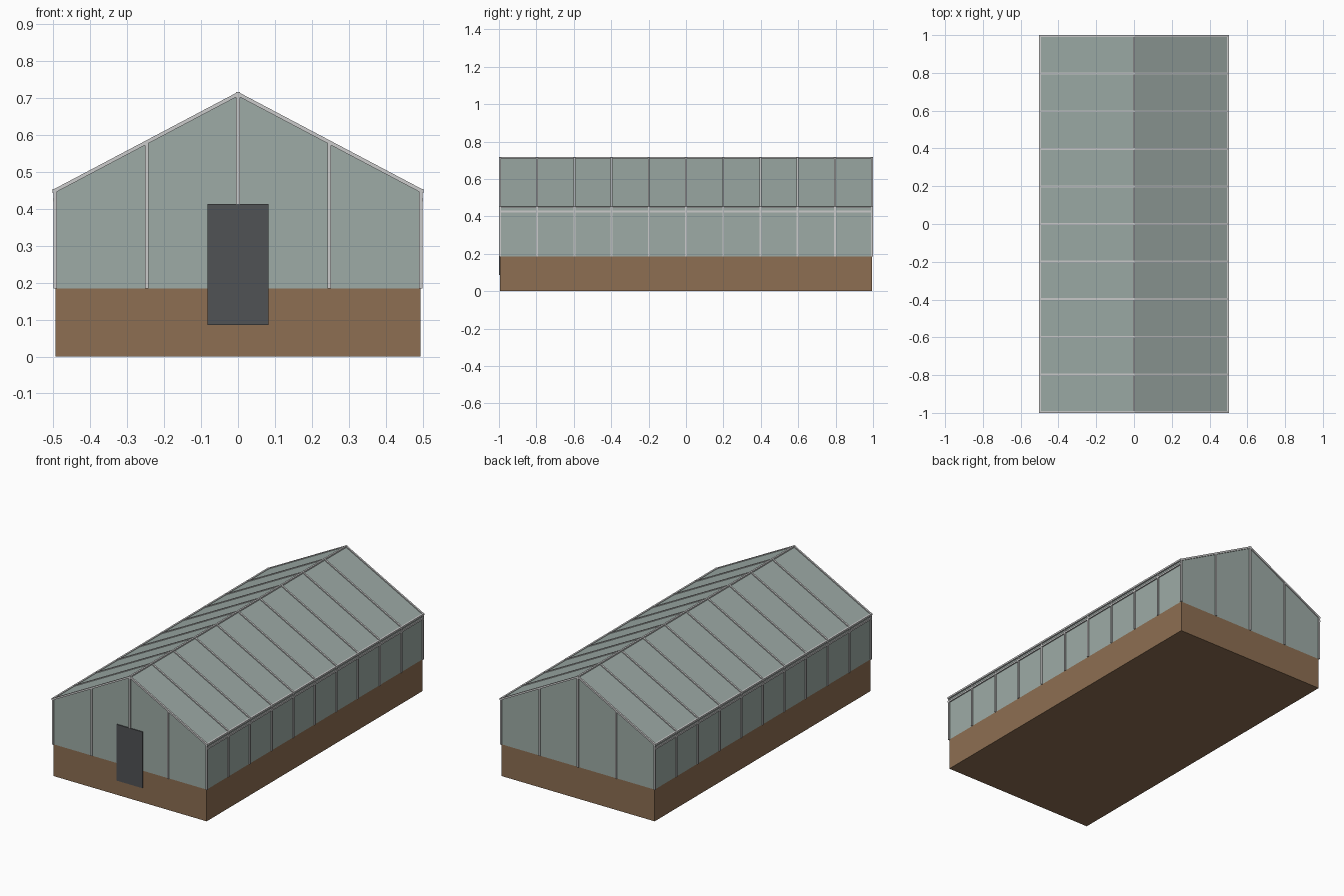
import bpy, bmesh
from mathutils import Vector

if "Cube" in bpy.data.objects:
    bpy.data.objects.remove(bpy.data.objects["Cube"])

W, L = 0.494, 0.994            # half width / half length of the walls
BASE, EAVE, RIDGE = 0.185, 0.45, 0.711
BAR = 0.01


def material(name, color):
    m = bpy.data.materials.new(name)
    m.diffuse_color = (*color, 1)
    m.use_nodes = True
    m.node_tree.nodes["Principled BSDF"].inputs["Base Color"].default_value = m.diffuse_color
    return m


glass_mat = material("glass", (0.337, 0.407, 0.381))
wood_mat = material("brown_base", (0.266, 0.156, 0.084))
door_mat = material("dark_door", (0.08, 0.084, 0.09))


def finish(name, bm, mat=None):
    bmesh.ops.recalc_face_normals(bm, faces=bm.faces)
    me = bpy.data.meshes.new(name)
    bm.to_mesh(me)
    bm.free()
    ob = bpy.data.objects.new(name, me)
    bpy.context.collection.objects.link(ob)
    if mat:
        me.materials.append(mat)
    return ob


def prism(name, profile, y0, y1, mat):
    """Extrude an x-z profile along y."""
    bm = bmesh.new()
    face = bm.faces.new([bm.verts.new((x, y0, z)) for x, z in profile])
    ext = bmesh.ops.extrude_face_region(bm, geom=[face])["geom"]
    verts = [g for g in ext if isinstance(g, bmesh.types.BMVert)]
    bmesh.ops.translate(bm, verts=verts, vec=(0, y1 - y0, 0))
    return finish(name, bm, mat)


def add_bar(bm, p, q, size=BAR):
    """Square bar from p to q."""
    p, q = Vector(p), Vector(q)
    d = (q - p).normalized()
    side = Vector((0, 1, 0)) if abs(d.y) < 0.5 else Vector((1, 0, 0))
    up = d.cross(side).normalized()
    h = size / 2
    ends = [[bm.verts.new(c + side * a * h + up * b * h)
             for a, b in ((-1, -1), (1, -1), (1, 1), (-1, 1))] for c in (p, q)]
    for i in range(4):
        j = (i + 1) % 4
        bm.faces.new((ends[0][i], ends[0][j], ends[1][j], ends[1][i]))
    bm.faces.new(ends[0])
    bm.faces.new(ends[1])


def bars(name, segments):
    bm = bmesh.new()
    for p, q in segments:
        add_bar(bm, p, q)
    return finish(name, bm)


# Brown foundation wall
prism("base_wall", [(-W, 0), (W, 0), (W, BASE), (-W, BASE)], -L, L, wood_mat)

# Glazed body with pitched roof
prism("glazing", [(-W, BASE), (W, BASE), (W, EAVE), (0, RIDGE), (-W, EAVE)],
      -L, L, glass_mat)

# Door on the front gable
prism("door", [(-0.083, 0.085), (0.083, 0.085), (0.083, 0.413), (-0.083, 0.413)],
      -0.999, -0.98, door_mat)

# Frame bars repeated along the length, both sides
stations = [-0.995 + 0.199 * i for i in range(11)]
eave_x, eave_z = 0.499, 0.4475
bars("wall_posts", [((s * 0.495, y, BASE), (s * 0.495, y, 0.447))
                    for y in stations for s in (-1, 1)])
bars("roof_rafters", [((s * eave_x, y, eave_z), (0, y, RIDGE))
                      for y in stations for s in (-1, 1)])

# Rails running the full length
bars("eave_rails", [((s * x, -1, z), (s * x, 1, z))
                    for s in (-1, 1) for x, z in ((0.498, 0.4485), (0.496, 0.425))])
bars("ridge_rail", [((0, -1, RIDGE), (0, 1, RIDGE))])

# Upright bars of the two gables
uprights = []
for y in (-0.995, 0.995):
    for x in (-0.247, 0, 0.247):
        bottom = 0.413 if (x == 0 and y < 0) else BASE
        top = RIDGE - (RIDGE - EAVE) * abs(x) / W
        uprights.append(((x, y, bottom), (x, y, top)))
bars("gable_uprights", uprights)
